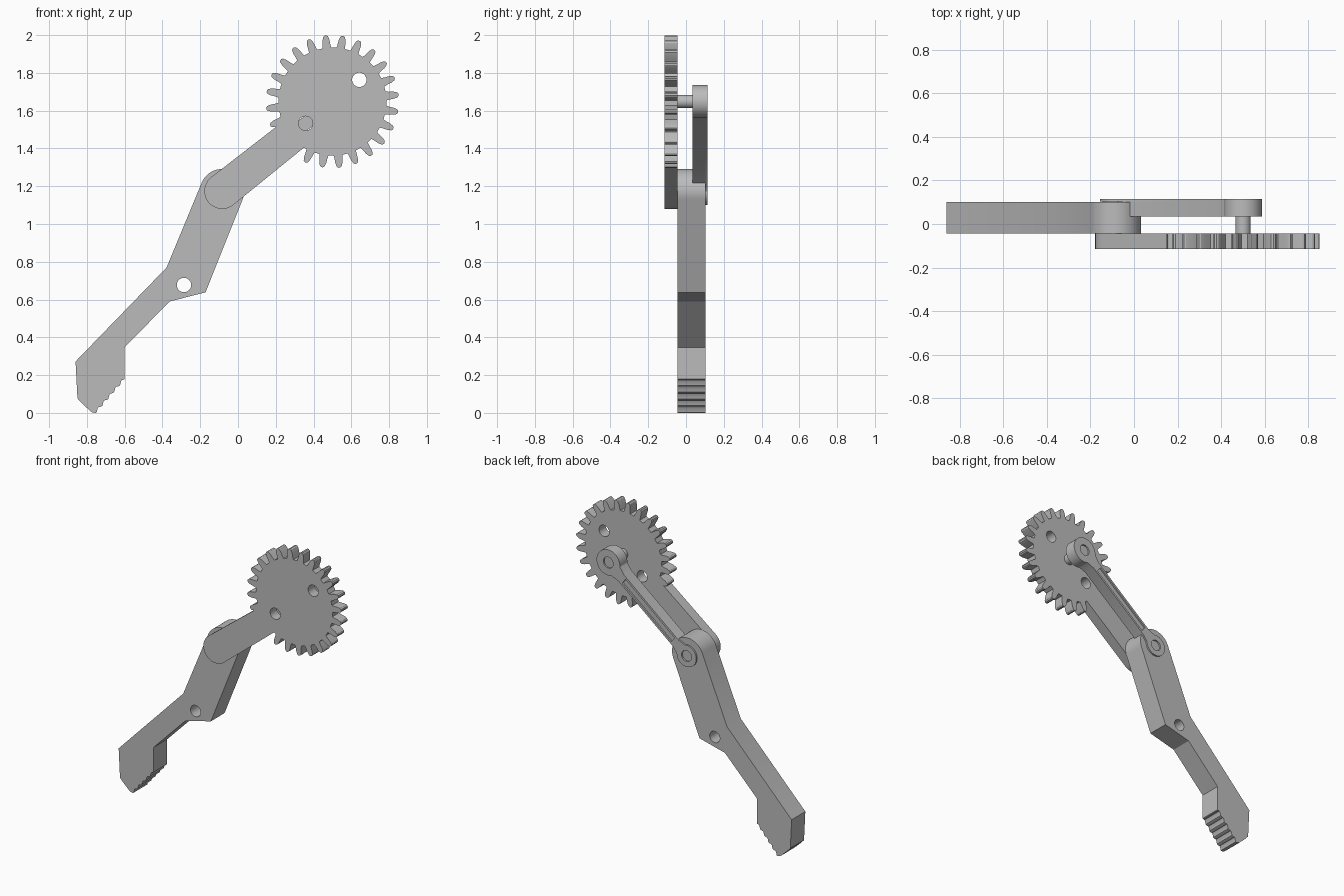
import bpy, bmesh
from math import sin, cos, radians, atan2, hypot, asin, degrees

cube = bpy.data.objects.get("Cube")
if cube:
    bpy.data.objects.remove(cube, do_unlink=True)

grey = bpy.data.materials.new("plain grey")
grey.use_nodes = True
colour = (0.5, 0.5, 0.5, 1)
grey.diffuse_color = colour
grey.node_tree.nodes["Principled BSDF"].inputs["Base Color"].default_value = colour

# Shared pivots in the x-z plane and the axis running between them
ELBOW = (-0.084, 1.174)
HUB = (0.5, 1.648)
AXIS = atan2(HUB[1] - ELBOW[1], HUB[0] - ELBOW[0])
LENGTH = hypot(HUB[0] - ELBOW[0], HUB[1] - ELBOW[1])


def arc(centre, r, start, end, n=24):
    """Points on an arc, angles in degrees."""
    steps = [radians(start + (end - start) * i / n) for i in range(n + 1)]
    return [(centre[0] + r * cos(a), centre[1] + r * sin(a)) for a in steps]


def circle(centre, r, n=32):
    return arc(centre, r, 0, 360, n)[:-1]


def along(points):
    """Map (distance along axis, sideways offset) into the x-z plane."""
    c, s = cos(AXIS), sin(AXIS)
    return [(ELBOW[0] + u * c - v * s, ELBOW[1] + u * s + v * c) for u, v in points]


def plate(name, loops, front, back):
    """Extrude an outline with holes from y=front to y=back."""
    bm = bmesh.new()
    for loop in loops:
        verts = [bm.verts.new((x, front, z)) for x, z in loop]
        for a, b in zip(verts, verts[1:] + verts[:1]):
            bm.edges.new((a, b))
    bmesh.ops.triangle_fill(bm, edges=bm.edges[:], use_beauty=True, normal=(0, -1, 0))
    new = bmesh.ops.extrude_face_region(bm, geom=bm.faces[:])["geom"]
    moved = [g for g in new if isinstance(g, bmesh.types.BMVert)]
    bmesh.ops.translate(bm, verts=moved, vec=(0, back - front, 0))
    bmesh.ops.recalc_face_normals(bm, faces=bm.faces[:])
    mesh = bpy.data.meshes.new(name)
    bm.to_mesh(mesh)
    bm.free()
    mesh.materials.append(grey)
    obj = bpy.data.objects.new(name, mesh)
    bpy.context.collection.objects.link(obj)
    bpy.ops.object.select_all(action="DESELECT")
    obj.select_set(True)
    bpy.context.view_layer.objects.active = obj
    bpy.ops.object.shade_smooth_by_angle(angle=radians(30))
    return obj


# Gear with a crank arm: teeth all round except where the arm leaves
half_tooth = [(-4.7, 0.286), (-3.9, 0.303), (-3.2, 0.328), (-2.1, 0.346), (-0.8, 0.352)]
tooth = half_tooth + [(-a, r) for a, r in reversed(half_tooth)]
ARM_R = 0.094
arm_deg = degrees(AXIS)
gear = []
for k in range(10, 32):
    shape = tooth if k < 31 else tooth[:8]
    for a, r in shape:
        t = radians(96 + 15 * k + a)
        gear.append((HUB[0] + r * cos(t), HUB[1] + r * sin(t)))
gear += arc(ELBOW, ARM_R, arm_deg + 90, arm_deg + 270)
root = arm_deg + 180 + degrees(asin(ARM_R / 0.286))
gear += arc(HUB, 0.286, root, root + 1, 1)
gear_holes = [circle(along([(LENGTH + d, 0)])[0], 0.038) for d in (-0.183, 0.183)]
plate("gear_and_crank", [gear] + gear_holes, -0.115, -0.044)

# Gripper finger: rounded elbow, bent body and stepped jaw
lean = -22.2
finger = arc(ELBOW, 0.117, lean, lean + 180)
finger += [(-0.378, 0.77), (-0.86, 0.272), (-0.85, 0.077), (-0.835, 0.06),
           (-0.785, 0.012), (-0.77, 0.002), (-0.755, 0.0)]
STEPS = 5
dx, dz = 0.155 / STEPS, 0.18 / STEPS
for i in range(STEPS):
    x, z = -0.755 + dx * i, dz * i
    finger += [(x + 0.2 * dx, z + 0.05 * dz), (x + 0.4 * dx, z + 0.7 * dz),
               (x + 0.55 * dx, z + 0.85 * dz), (x + 0.9 * dx, z + 0.9 * dz)]
finger += [(-0.6, 0.18), (-0.6, 0.347), (-0.362, 0.59), (-0.172, 0.638)]
plate("gripper_finger", [finger, circle((-0.286, 0.677), 0.038)], -0.044, 0.102)


def link_outline(elbow_r, hub_r, half_width):
    """Dog-bone outline with flared necks at both eyes."""
    near = arc((0, 0), elbow_r, 40, 320, 32)
    far = arc((LENGTH, 0), hub_r, -145, 145, 32)
    neck_in, neck_out = elbow_r + 0.03, LENGTH - hub_r - 0.035
    return along(near + [(neck_in, -half_width), (neck_out, -half_width)]
                 + far + [(neck_out, half_width), (neck_in, half_width)])


# Rear link: solid body, then a raised rim with eyes and a long groove
plate("link_body", [link_outline(0.06, 0.087, 0.034)], 0.035, 0.104)
eyes = [circle(along([(u, 0)])[0], 0.037) for u in (0, LENGTH)]
groove = along([(0.13, -0.02), (LENGTH - 0.15, -0.02), (LENGTH - 0.15, 0.02), (0.13, 0.02)])
plate("link_rim", [link_outline(0.073, 0.087, 0.034), groove] + eyes, 0.104, 0.115)

# Pin joining the gear hub to the link
plate("hub_pin", [circle(HUB, 0.035)], -0.046, 0.037)
